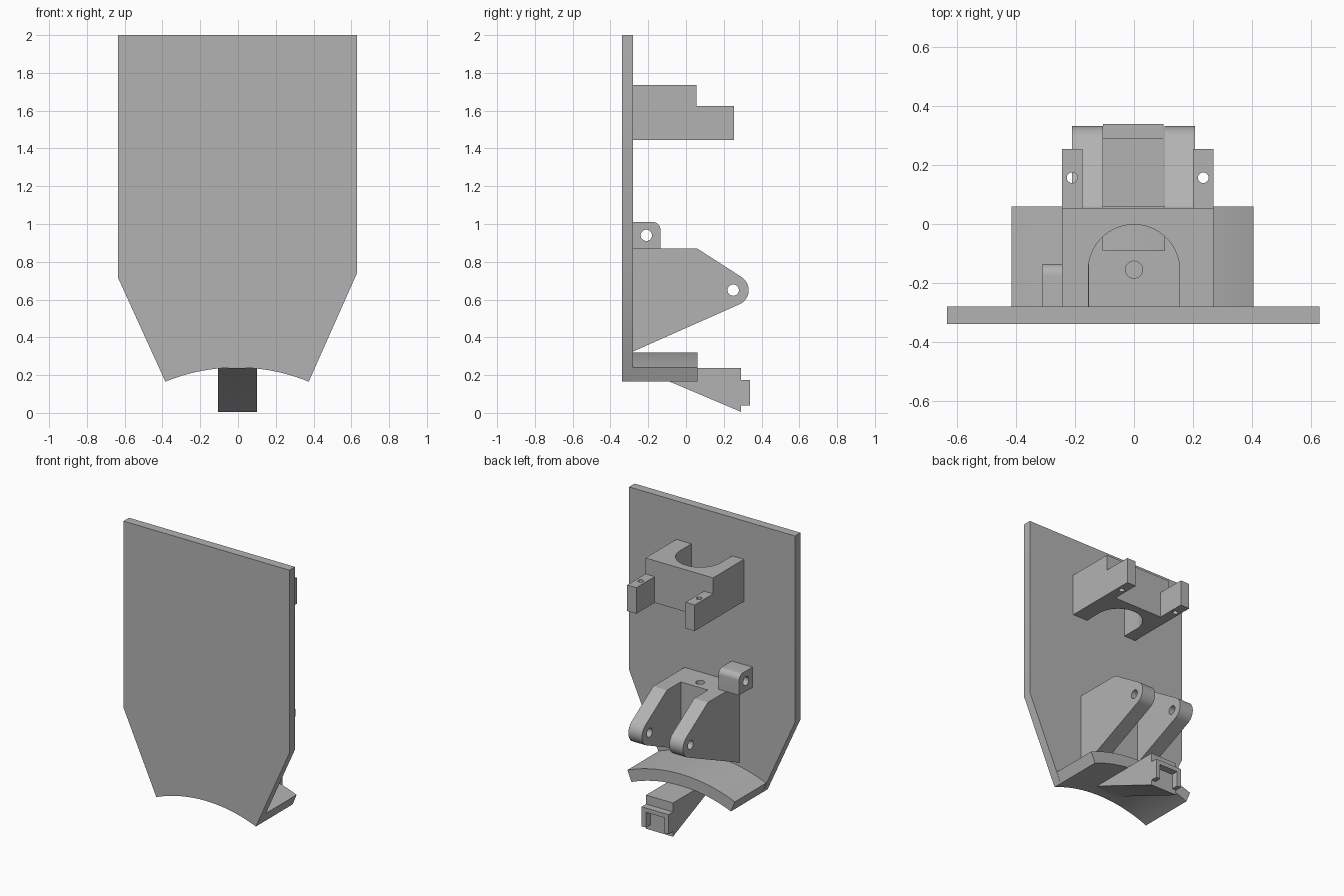
import bpy, bmesh, math
from mathutils import Vector

cube = bpy.data.objects.get("Cube")
if cube:
    bpy.data.objects.remove(cube, do_unlink=True)

grey = bpy.data.materials.new("plain grey")
grey.use_nodes = True
colour = (0.45, 0.45, 0.45, 1)
grey.diffuse_color = colour
grey.node_tree.nodes["Principled BSDF"].inputs["Base Color"].default_value = colour


def prism(name, profile, axis, lo, hi):
    """Extrude a 2D profile along an axis: x uses (y, z), y uses (x, z), z uses (x, y)."""
    place = {"x": lambda p, d: (d, p[0], p[1]),
             "y": lambda p, d: (p[0], d, p[1]),
             "z": lambda p, d: (p[0], p[1], d)}[axis]
    bm = bmesh.new()
    face = bm.faces.new([bm.verts.new(place(p, lo)) for p in profile])
    new = bmesh.ops.extrude_face_region(bm, geom=[face])["geom"]
    shift = Vector(place((0, 0), hi - lo))
    bmesh.ops.translate(bm, vec=shift, verts=[v for v in new if isinstance(v, bmesh.types.BMVert)])
    bmesh.ops.recalc_face_normals(bm, faces=bm.faces)
    mesh = bpy.data.meshes.new(name)
    bm.to_mesh(mesh)
    bm.free()
    mesh.materials.append(grey)
    obj = bpy.data.objects.new(name, mesh)
    bpy.context.collection.objects.link(obj)
    return obj


def arc(cx, cy, r, start, end, steps=16):
    angles = [math.radians(start + (end - start) * i / steps) for i in range(steps + 1)]
    return [(cx + r * math.cos(a), cy + r * math.sin(a)) for a in angles]


def circle(cx, cy, r):
    return arc(cx, cy, r, 0, 360, 32)[:-1]


def rect(x0, y0, x1, y1):
    return [(x0, y0), (x1, y0), (x1, y1), (x0, y1)]


def select(obj):
    bpy.ops.object.select_all(action="DESELECT")
    obj.select_set(True)
    bpy.context.view_layer.objects.active = obj


def combine(obj, other, operation):
    """Apply a boolean and remove the second object."""
    select(obj)
    mod = obj.modifiers.new("boolean", "BOOLEAN")
    mod.operation, mod.object, mod.solver = operation, other, "EXACT"
    bpy.ops.object.modifier_apply(modifier=mod.name)
    bpy.data.objects.remove(other, do_unlink=True)


def cut(obj, profile, axis, lo, hi):
    combine(obj, prism("cutter", profile, axis, lo, hi), "DIFFERENCE")


FACE = -0.28      # back surface of the panel
HUB = -0.76       # height of the arch centre
R = 1.0           # inner arch radius

# Panel with tapered lower sides and arched bottom
prism("panel", [(-0.635, 2), (-0.635, 0.715)] + arc(-0.005, HUB, R, 112.3, 67.7, 32)
      + [(0.63, 0.74), (0.63, 2)], "y", -0.34, FACE)

# Curved flange following the arch
prism("arched_flange", arc(-0.005, HUB, R, 112.3, 67.7, 32)
      + arc(-0.005, HUB, R + 0.08, 67.7, 112.3, 32), "y", FACE, 0.06)

# Upper bracket: two forward prongs and a round-ended channel
upper = [(-0.245, FACE), (-0.155, FACE)] + arc(0, -0.157, 0.155, 180, 0, 32) \
    + [(0.155, FACE), (0.27, FACE), (0.27, 0.255), (0.2, 0.255), (0.2, 0.055),
       (-0.175, 0.055), (-0.175, 0.255), (-0.245, 0.255)]
bracket = prism("upper_bracket", upper, "z", 1.445, 1.735)
cut(bracket, rect(0.055, 1.625, 0.4, 1.9), "x", -0.5, 0.5)
for x in (-0.21, 0.235):
    cut(bracket, circle(x, 0.157, 0.018), "z", 1.3, 1.9)

# Hinge block with two rounded arms
side = [(FACE, 0.87), (FACE, 0.325)] + arc(0.25, 0.65, 0.082, -66, 57) + [(0.06, 0.87)]
hinge = prism("hinge_block", side, "x", -0.21, 0.207)
cut(hinge, rect(-0.105, -0.09, 0.103, 0.5), "z", 0, 1)
cut(hinge, circle(0.25, 0.65, 0.03), "x", -0.5, 0.5)
cut(hinge, circle(0, -0.155, 0.029), "z", 0, 1)

# Small lug with a rounded top corner
lug = prism("pivot_lug", [(FACE, 1.01), (FACE, 0.87), (-0.135, 0.87)]
            + arc(-0.175, 0.97, 0.04, 0, 90, 10), "x", -0.31, -0.153)
cut(lug, circle(-0.21, 0.94, 0.03), "x", -0.5, 0.5)

# Wedge latch with a U-shaped lip
latch = prism("wedge_latch", [(FACE, 0.237), (-0.25, 0.237), (0.292, 0.237), (0.292, 0.175),
                              (0.34, 0.175), (0.34, 0.04), (0.292, 0.04), (0.292, 0.005),
                              (-0.25, 0.235)], "x", -0.105, 0.1)
cut(latch, rect(-0.073, 0.0, 0.068, 0.145), "y", 0.292, 0.5)

for name in ("panel", "arched_flange", "upper_bracket", "hinge_block", "pivot_lug", "wedge_latch"):
    select(bpy.data.objects[name])
    bpy.ops.object.shade_smooth_by_angle(angle=math.radians(30))
